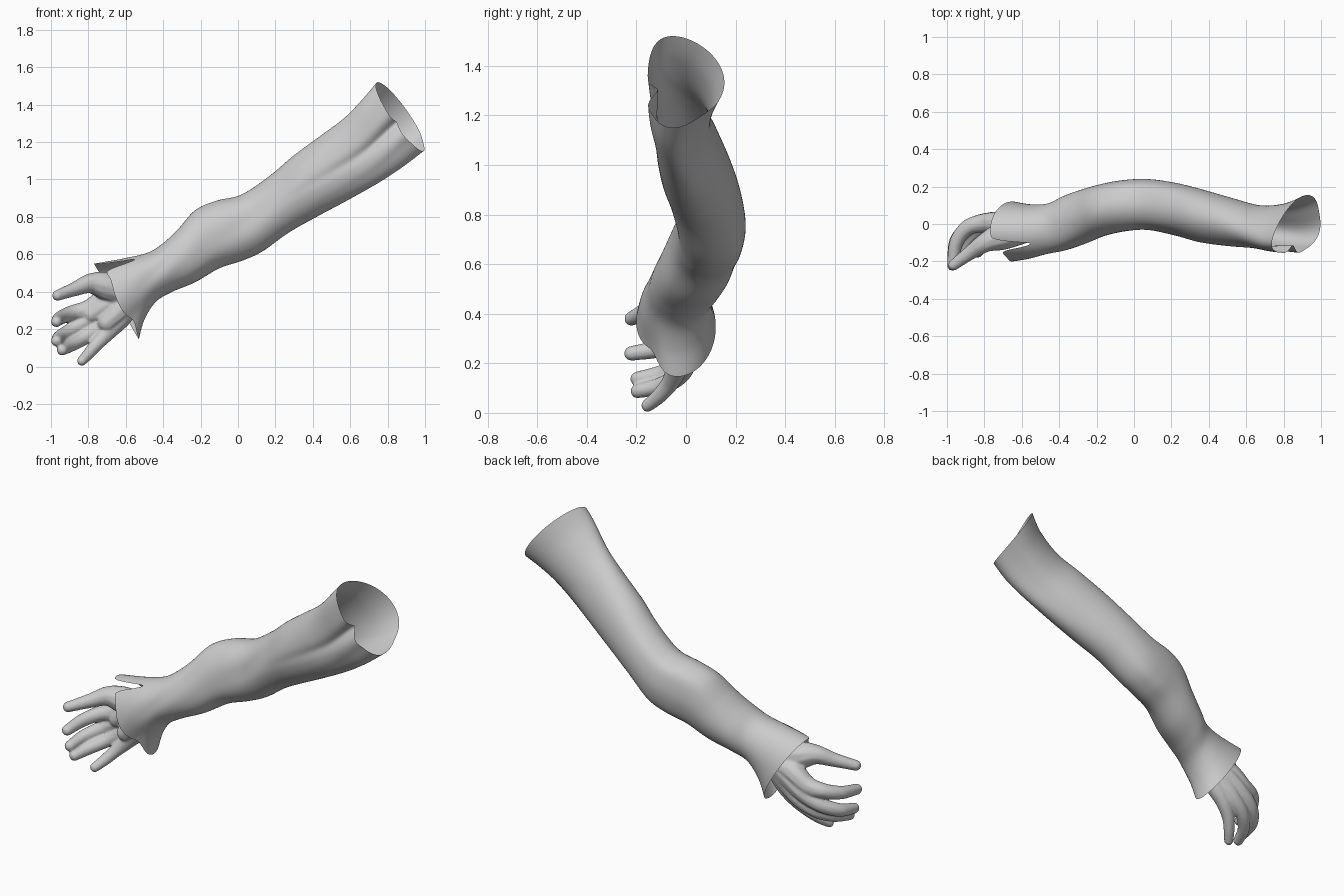
import bpy, bmesh, math
from mathutils import Vector

cube = bpy.data.objects.get("Cube")
if cube:
    bpy.data.objects.remove(cube, do_unlink=True)

grey = bpy.data.materials.new("plain grey")
grey.use_nodes = True
colour = (0.6, 0.6, 0.6, 1)
grey.diffuse_color = colour
grey.node_tree.nodes["Principled BSDF"].inputs["Base Color"].default_value = colour


def spline(points, u):
    """Smooth curve through the points, u counted in points."""
    last = len(points) - 1
    i = min(int(u), last - 1)
    t = u - i
    p0, p1, p2, p3 = [Vector(points[max(0, min(last, i + k))]) for k in (-1, 0, 1, 2)]
    return p1 + 0.5 * t * ((p2 - p0) + t * ((2 * p0 - 5 * p1 + 4 * p2 - p3)
                                            + t * (3 * (p1 - p2) + p3 - p0)))


def bump(value, centre, width):
    return math.exp(-((value - centre) / width) ** 2)


def angle_gap(a, degrees):
    d = a - math.radians(degrees)
    return math.degrees(math.atan2(math.sin(d), math.cos(d)))


def make_object(name, bm):
    mesh = bpy.data.meshes.new(name)
    bm.to_mesh(mesh)
    bm.free()
    mesh.materials.append(grey)
    mesh.shade_smooth()
    obj = bpy.data.objects.new(name, mesh)
    bpy.context.collection.objects.link(obj)
    return obj


# Sleeve sections from shoulder to cuff: upper x, z, lower x, z, front y, back y
sections = [
    (.75, 1.52, .99, 1.15, -.155, .155),
    (.67, 1.43, .88, 1.065, -.145, .11),
    (.57, 1.33, .75, .98, -.13, .1),
    (.45, 1.24, .58, .885, -.12, .14),
    (.3, 1.13, .42, .8, -.1, .185),
    (.17, 1.02, .27, .715, -.065, .22),
    (.02, .92, .13, .615, -.04, .24),
    (-.12, .885, .02, .565, -.045, .235),
    (-.23, .835, -.1, .525, -.065, .215),
    (-.32, .735, -.23, .45, -.11, .185),
    (-.4, .66, -.35, .4, -.145, .15),
    (-.48, .61, -.44, .345, -.165, .11),
    (-.6, .58, -.5, .25, -.19, .105),
    (-.77, .55, -.53, .145, -.205, .12),
]

# Cloth folds: section, reach along the sleeve, angle, angular width, twist, depth
folds = [
    (0, 2.5, 104, 9, -3, -.26),
    (0, 2.5, 122, 10, 0, .05),
    (1, 2, 218, 24, 0, -.1),
    (6, 1.8, 80, 24, 16, -.09),
    (8, 1.5, 120, 20, 10, .05),
    (7, 1.8, 226, 20, 0, .06),
    (6.5, 2, 313, 20, 0, .07),
    (11, 2, 85, 20, 10, -.05),
    (13, 1.5, 130, 26, 0, -.17),
]


def sleeve_point(u, a):
    tx, tz, bx, bz, front, back = spline(sections, u)
    scale = 1
    for where, reach, angle, width, twist, depth in folds:
        gap = angle_gap(a, angle + twist * (u - where))
        scale += depth * bump(u, where, reach) * bump(gap, 0, width)
    c, s = scale * math.cos(a), scale * math.sin(a)
    # The shoulder opening leans and sags toward the front, its back edge reaches out
    shoulder = bump(u, 0, 2)
    rise = c + 0.15 * shoulder * s
    reach_out = -0.04 * bump(u, 0, 1.5) * s
    return Vector(((tx + bx) / 2 + (tx - bx) / 2 * rise + reach_out,
                   (front + back) / 2 - (back - front) / 2 * s - 0.05 * shoulder * c * c,
                   (tz + bz) / 2 + (tz - bz) / 2 * rise + 0.6 * reach_out))


def build_sleeve():
    bm = bmesh.new()
    around, along = 120, 90
    rows = []
    for j in range(along + 1):
        row = []
        for i in range(around):
            a = math.tau * i / around
            # The cuff edge is slit near its upper front and drawn back below
            end = len(sections) - 1
            for angle, width, cut in ((27, 9, 1.2), (55, 30, .3), (140, 22, .35)):
                end -= cut * bump(angle_gap(a, angle), 0, width)
            row.append(bm.verts.new(sleeve_point(end * j / along, a)))
        rows.append(row)
    for lower, upper in zip(rows, rows[1:]):
        for i in range(around):
            k = (i + 1) % around
            bm.faces.new((lower[i], lower[k], upper[k], upper[i]))
    bmesh.ops.recalc_face_normals(bm, faces=bm.faces)
    return make_object("sleeve", bm)


# Hand: paths of x, y, z, radius for the wrist, thumb, fingers and palm pads
wrist = (-.57, -.03, .38, .07)
paths = [
    [(-.5, -.01, .43, .07), wrist],
    [wrist, (-.69, -.06, .425, .078), (-.785, -.095, .445, .055),
     (-.87, -.15, .415, .04), (-.965, -.22, .38, .03)],
    [wrist, (-.7, .0, .36, .064), (-.8, .005, .305, .053), (-.89, -.02, .285, .043),
     (-.95, -.1, .26, .038), (-.97, -.22, .24, .031)],
    [wrist, (-.68, .0, .325, .064), (-.785, .01, .255, .052), (-.88, -.015, .2, .043),
     (-.95, -.09, .16, .038), (-.97, -.195, .137, .031)],
    [wrist, (-.65, -.015, .29, .062), (-.74, -.005, .21, .05), (-.83, -.03, .15, .041),
     (-.9, -.1, .11, .036), (-.94, -.195, .088, .03)],
    [wrist, (-.62, -.03, .27, .058), (-.69, -.035, .19, .047), (-.755, -.065, .12, .037),
     (-.8, -.11, .067, .032), (-.835, -.155, .03, .027)],
    [wrist, (-.63, -.05, .3, .06), (-.7, -.05, .235, .053)],
    [wrist, (-.68, -.02, .34, .064), (-.78, -.01, .28, .052)],
]


def build_hand():
    bm = bmesh.new()
    for path in paths:
        steps = 12 * (len(path) - 1)
        for k in range(steps + 1):
            p = spline(path, k / 12)
            ball = bmesh.ops.create_icosphere(bm, subdivisions=2, radius=p[3])
            bmesh.ops.translate(bm, verts=ball["verts"], vec=p.xyz)
    hand = make_object("hand", bm)
    # Fuse the fingers and palm into one skin
    remesh = hand.modifiers.new("fuse", "REMESH")
    remesh.mode = "VOXEL"
    remesh.voxel_size = 0.007
    remesh.use_smooth_shade = True
    smooth = hand.modifiers.new("soften", "SMOOTH")
    smooth.factor = 0.5
    smooth.iterations = 5
    return hand


build_sleeve()
build_hand()
